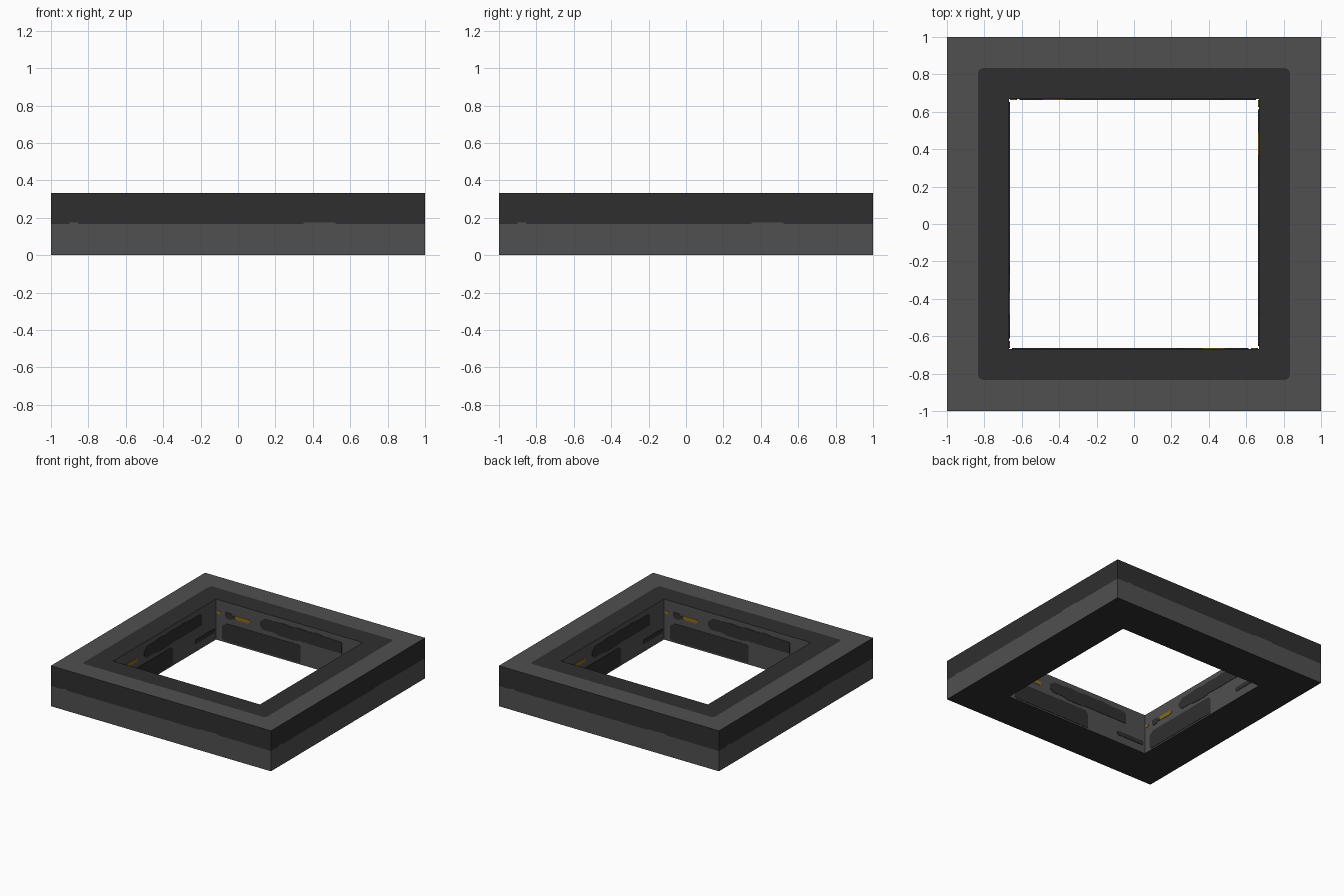
import bpy, bmesh, math
from mathutils import Matrix, Vector

if "Cube" in bpy.data.objects:
    bpy.data.objects.remove(bpy.data.objects["Cube"])

H, MID, OUT, SEAM, INN, RAD = 0.333, 0.167, 1.0, 0.833, 0.667, 0.025


def material(name, rgb):
    m = bpy.data.materials.new(name)
    m.diffuse_color = (*rgb, 1)
    m.use_nodes = True
    m.node_tree.nodes["Principled BSDF"].inputs["Base Color"].default_value = m.diffuse_color
    return m


LIGHT = material("mid_grey", (0.08, 0.08, 0.08))
DARK = material("dark_grey", (0.028, 0.028, 0.028))
GOLD = material("gold", (0.25, 0.145, 0.012))


def finish(bm, name, mats):
    bmesh.ops.remove_doubles(bm, verts=bm.verts, dist=1e-5)
    bmesh.ops.recalc_face_normals(bm, faces=bm.faces)
    me = bpy.data.meshes.new(name)
    bm.to_mesh(me)
    bm.free()
    for m in mats:
        me.materials.append(m)
    ob = bpy.data.objects.new(name, me)
    bpy.context.collection.objects.link(ob)
    return ob


# Square frame, built as four identical quarter-turned sides
bm = bmesh.new()
for k in range(4):
    rot = Matrix.Rotation(k * math.pi / 2, 3, 'Z')

    def face(points, mat):
        f = bm.faces.new([bm.verts.new(rot @ Vector(p)) for p in points])
        f.material_index = mat

    # outer wall: light below, dark above, with slightly stepped seam
    steps = [(-1, 0), (-0.9, 0), (-0.9, 1), (-0.855, 1), (-0.855, 0),
             (0.35, 0), (0.35, 1), (0.52, 1), (0.52, 0), (1, 0)]
    seam = [(x, -OUT, MID + 0.007 * s) for x, s in steps]
    face([(-OUT, -OUT, 0), (OUT, -OUT, 0)] + seam[::-1], 0)
    face(seam + [(OUT, -OUT, H), (-OUT, -OUT, H)], 1)

    # top: light outer band, dark inner band with rounded corners
    c = SEAM - RAD
    face([(-OUT, -OUT, H), (OUT, -OUT, H), (c, -SEAM, H), (-c, -SEAM, H)], 0)
    face([(-c, -SEAM, H), (c, -SEAM, H), (INN, -INN, H), (-INN, -INN, H)], 1)
    arc = [(c + RAD * math.sin(a), -c - RAD * math.cos(a), H)
           for a in [i * math.pi / 8 for i in range(5)]]
    for p, q in zip(arc, arc[1:]):
        face([(OUT, -OUT, H), q, p], 0)
        face([(INN, -INN, H), p, q], 1)

    # inner wall and underside
    face([(-INN, -INN, 0), (-INN, -INN, H), (INN, -INN, H), (INN, -INN, 0)], 0)
    face([(-OUT, -OUT, 0), (-INN, -INN, 0), (INN, -INN, 0), (OUT, -OUT, 0)], 1)
finish(bm, "square_frame", [LIGHT, DARK])


def rect(u0, u1, z0, z1, b=0.012):
    """Rectangle with clipped corners."""
    return [(u0 + b, z0), (u1 - b, z0), (u1, z0 + b), (u1, z1 - b),
            (u1 - b, z1), (u0 + b, z1), (u0, z1 - b), (u0, z0 + b)]


# Flat markings on the inner walls: (distance from left corner, height)
MARKS = {
    "long_patch": (DARK, [(0.40, 0.225), (0.43, 0.195), (0.52, 0.198), (0.58, 0.185),
                          (0.70, 0.182), (0.76, 0.192), (0.90, 0.19), (1.145, 0.19),
                          (1.145, 0.275), (1.13, 0.285), (0.98, 0.287), (0.92, 0.296),
                          (0.82, 0.29), (0.76, 0.297), (0.68, 0.288), (0.62, 0.295),
                          (0.52, 0.287), (0.44, 0.287), (0.40, 0.255)]),
    "low_patch": (DARK, [(0.055, 0.025), (0.075, 0.012), (0.77, 0.012), (0.77, 0.135),
                         (0.75, 0.158), (0.10, 0.158), (0.055, 0.125)]),
    "thin_stripe": (DARK, rect(1.06, 1.32, 0.065, 0.1)),
    "small_patch": (DARK, [(0.085, 0.215), (0.10, 0.2), (0.15, 0.2), (0.15, 0.212),
                           (0.175, 0.212), (0.175, 0.236), (0.15, 0.236), (0.15, 0.25),
                           (0.085, 0.25)]),
    "gold_bar": (GOLD, rect(0.175, 0.31, 0.21, 0.242, 0.008)),
    "gold_tab": (GOLD, rect(0.005, 0.042, 0.215, 0.242, 0.006)),
}
T = 0.003
for name, (mat, outline) in MARKS.items():
    bm = bmesh.new()
    for k in range(4):
        rot = Matrix.Rotation(k * math.pi / 2, 3, 'Z')
        f = bm.faces.new([bm.verts.new(rot @ Vector((u - INN, INN, z))) for u, z in outline])
        ext = bmesh.ops.extrude_face_region(bm, geom=[f], use_keep_orig=True)
        moved = [g for g in ext["geom"] if isinstance(g, bmesh.types.BMVert)]
        bmesh.ops.translate(bm, verts=moved, vec=rot @ Vector((0, -T, 0)))
    finish(bm, "inner_" + name, [mat])
